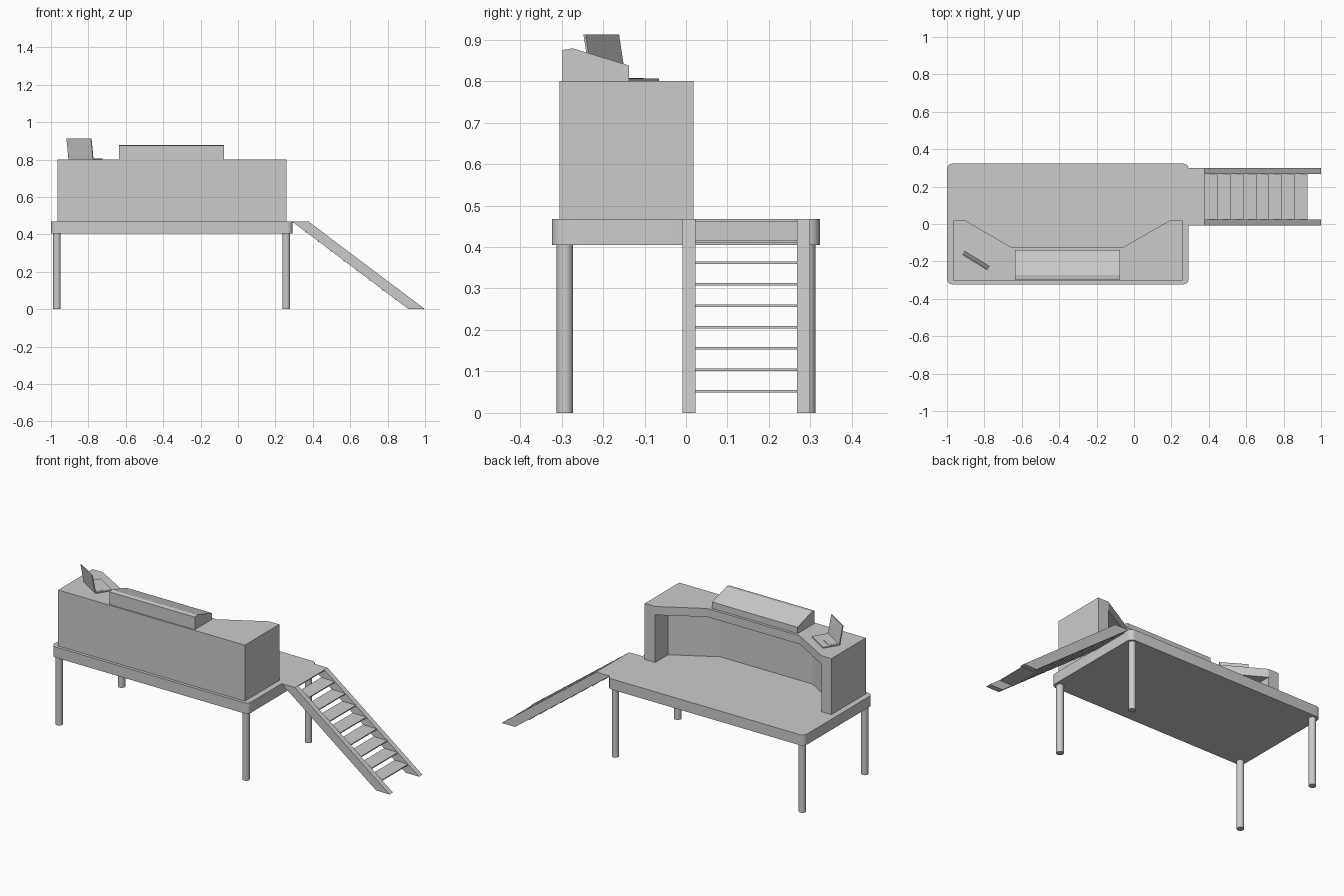
import bpy, bmesh, math
from mathutils import Vector, Matrix

if "Cube" in bpy.data.objects:
    bpy.data.objects.remove(bpy.data.objects["Cube"])


def prism(name, pts, axis, lo, hi, matrix=None):
    """Extrude a 2D profile along z (pts = x,y), y (pts = x,z) or x (pts = y,z)."""
    place = {'z': lambda a, b: (a, b, lo), 'y': lambda a, b: (a, lo, b),
             'x': lambda a, b: (lo, a, b)}[axis]
    step = Vector([(hi - lo) if axis == k else 0 for k in 'xyz'])
    bm = bmesh.new()
    face = bm.faces.new([bm.verts.new(place(a, b)) for a, b in pts])
    ext = bmesh.ops.extrude_face_region(bm, geom=[face], use_keep_orig=True)
    bmesh.ops.translate(bm, vec=step,
                        verts=[g for g in ext['geom'] if isinstance(g, bmesh.types.BMVert)])
    bmesh.ops.recalc_face_normals(bm, faces=bm.faces)
    if matrix:
        bm.transform(matrix)
    mesh = bpy.data.meshes.new(name)
    bm.to_mesh(mesh)
    bm.free()
    obj = bpy.data.objects.new(name, mesh)
    bpy.context.collection.objects.link(obj)
    return obj


def box(name, x, y, z, matrix=None):
    return prism(name, [(x[0], y[0]), (x[1], y[0]), (x[1], y[1]), (x[0], y[1])],
                 'z', z[0], z[1], matrix)


def smooth(obj):
    bpy.ops.object.select_all(action='DESELECT')
    obj.select_set(True)
    bpy.context.view_layer.objects.active = obj
    bpy.ops.object.shade_smooth_by_angle(angle=math.radians(35))


DECK, DESK = 0.468, 0.80

# Platform with rounded corners
x0, x1, yh, r = -1.0, 0.292, 0.323, 0.03
outline = []
for cx, cy, start in [(x1 - r, yh - r, 0), (x0 + r, yh - r, 90),
                      (x0 + r, r - yh, 180), (x1 - r, r - yh, 270)]:
    for i in range(7):
        a = math.radians(start + 15 * i)
        outline.append((cx + r * math.cos(a), cy + r * math.sin(a)))
smooth(prism("platform", outline, 'z', 0.405, DECK))

# Legs
for x in (-0.968, 0.258):
    for y in (-0.292, 0.292):
        bpy.ops.mesh.primitive_cylinder_add(vertices=32, radius=0.02, depth=0.405,
                                            location=(x, y, 0.2025))
        bpy.context.object.name = "platform_leg"
        smooth(bpy.context.object)


# Counter: recessed base walls under an overhanging top
def counter_outline(recess):
    y = 0.018
    return [(-0.966, -0.305), (0.258, -0.305), (0.258, y), (0.19, y)] + \
           ([(0.19, y - recess)] if recess else []) + \
           [(-0.055, -0.122 - recess), (-0.66, -0.122 - recess)] + \
           ([(-0.9, y - recess)] if recess else []) + [(-0.9, y), (-0.966, y)]


prism("counter_base", counter_outline(0.12), 'z', DECK, 0.75)
prism("counter_top", counter_outline(0), 'z', 0.75, DESK)

# Control console with sloping top
prism("control_console", [(-0.298, DESK), (-0.298, 0.875), (-0.273, 0.879),
                          (-0.138, 0.838), (-0.138, DESK)], 'x', -0.635, -0.075)

# Laptop, turned on the counter
turn = Matrix.Translation((-0.84, -0.188, DESK)) @ Matrix.Rotation(math.radians(-31.6), 4, 'Z')
box("laptop_base", (-0.077, 0.077), (0, 0.097), (0, 0.006), turn)
box("laptop_keyboard", (-0.065, 0.065), (0.012, 0.06), (0.006, 0.007), turn)
tilt = turn @ Matrix.Translation((0, 0, 0.004)) @ Matrix.Rotation(math.radians(10), 4, 'X')
box("laptop_screen", (-0.077, 0.077), (-0.003, 0.003), (0, 0.11), tilt)

# Stair stringers
for y in (-0.008, 0.268):
    prism("stair_stringer", [(0.29, DECK), (0.378, DECK), (1.0, 0), (0.912, 0)],
          'y', y, y + 0.031)

# Treads, the highest one level with the platform
for i in range(9):
    x = 0.29 + 0.0686 * i
    z = DECK - 0.0516 * i
    box("stair_tread", (x, x + 0.09), (0.023, 0.268), (z - 0.006, z))
